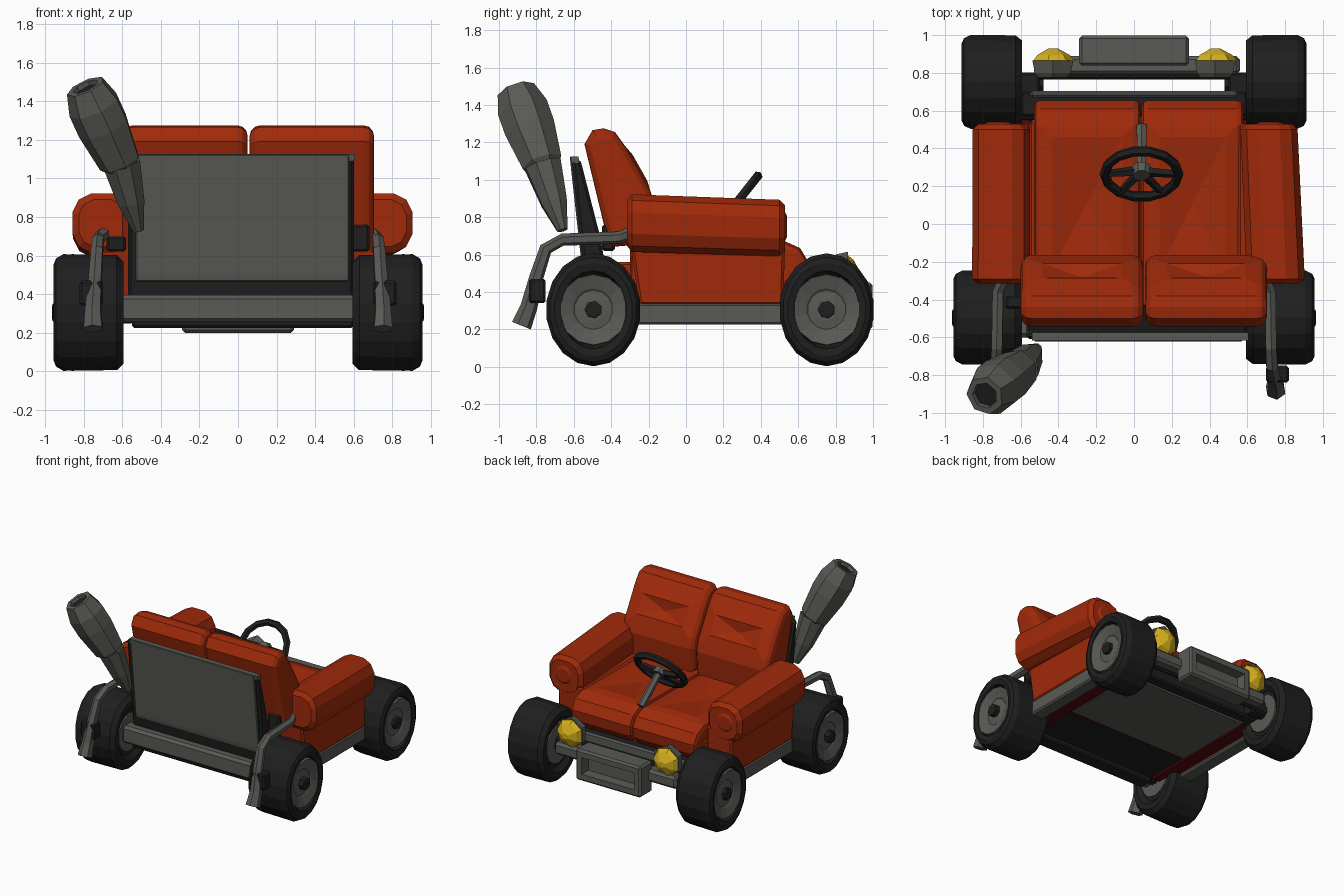
import bpy, bmesh, math
from mathutils import Vector

if "Cube" in bpy.data.objects:
    bpy.data.objects.remove(bpy.data.objects["Cube"])


def material(name, r, g, b):
    m = bpy.data.materials.new(name)
    m.diffuse_color = (r, g, b, 1)
    m.use_nodes = True
    m.node_tree.nodes["Principled BSDF"].inputs["Base Color"].default_value = m.diffuse_color
    return m


RED = material("orange_red_fabric", 0.35, 0.023, 0.003)
GREY = material("grey_metal", 0.10, 0.10, 0.09)
DARK = material("black_rubber", 0.0135, 0.0135, 0.0135)
YELLOW = material("yellow_glass", 0.68, 0.44, 0.012)
MAROON = material("dark_red_trim", 0.09, 0.002, 0.004)


def finish(bm, name, mat):
    bmesh.ops.recalc_face_normals(bm, faces=bm.faces[:])
    me = bpy.data.meshes.new(name)
    bm.to_mesh(me)
    bm.free()
    me.materials.append(mat)
    ob = bpy.data.objects.new(name, me)
    bpy.context.collection.objects.link(ob)
    return ob


def prism(name, profile, x0, x1, mat, bevel=0, seg=2, tuft=None):
    """Extrude a (y, z) profile along x; tuft = index of profile edge to dimple."""
    bm = bmesh.new()
    a = [bm.verts.new((x0, y, z)) for y, z in profile]
    b = [bm.verts.new((x1, y, z)) for y, z in profile]
    bm.faces.new(a)
    bm.faces.new(b[::-1])
    n = len(a)
    sides = [bm.faces.new((a[i], a[(i + 1) % n], b[(i + 1) % n], b[i])) for i in range(n)]
    bmesh.ops.recalc_face_normals(bm, faces=bm.faces[:])
    aim = sides[tuft].normal.copy() if tuft is not None else None
    if bevel:
        bmesh.ops.bevel(bm, geom=bm.edges[:] if tuft is None else
                        [e for f in bm.faces if abs(f.normal.x) > .9 for e in f.edges],
                        offset=bevel, segments=seg, profile=0.5, affect='EDGES')
    if aim:
        face = max((f for f in bm.faces if f.normal.dot(aim) > .98), key=lambda f: f.calc_area())
        bmesh.ops.inset_region(bm, faces=[face], thickness=0.085, depth=0.012)
        bmesh.ops.poke(bm, faces=[face], offset=-0.04)
    return finish(bm, name, mat)


def box(name, x0, x1, y0, y1, z0, z1, mat, bevel=0.012, seg=1):
    x0, x1 = sorted((x0, x1))
    return prism(name, [(y0, z0), (y1, z0), (y1, z1), (y0, z1)], x0, x1, mat, bevel, seg)


def loft(name, pts, radii, mat, sides=8, axis=None, power=1, ky=1):
    """Rings along a path, closed at both ends; fixed axis for lathed parts."""
    bm = bmesh.new()
    pts = [Vector(p) for p in pts]
    rings, q, old = [], None, None
    for i, p in enumerate(pts):
        t = Vector(axis) if axis else pts[min(i + 1, len(pts) - 1)] - pts[max(i - 1, 0)]
        t.normalize()
        q = old.rotation_difference(t) @ q if q else t.to_track_quat('Z', 'Y')
        old = t
        ring = []
        for k in range(sides):
            w = 2 * math.pi * (k + .5) / sides
            c, s = math.cos(w), math.sin(w)
            v = q @ Vector((math.copysign(abs(c) ** power, c), math.copysign(abs(s) ** power, s), 0)) * radii[i]
            v.y *= ky
            ring.append(bm.verts.new(p + v))
        rings.append(ring)
    for r0, r1 in zip(rings, rings[1:]):
        for k in range(sides):
            bm.faces.new((r0[k], r0[(k + 1) % sides], r1[(k + 1) % sides], r1[k]))
    bm.faces.new(rings[0])
    bm.faces.new(rings[-1])
    return finish(bm, name, mat)


def wheel(name, s, y, x0, x1, nut):
    def turned(part, prof, mat, sides, ky):
        loft(name + part, [(s * x, y, 0.305) for x, r in prof], [r for x, r in prof],
             mat, sides, axis=(1, 0, 0), ky=ky)
    turned("_tyre", [(x0 + .03, .18), (x0, .22), (x0, .265), (x0 + .035, .298), (x1 - .05, .302),
                     (x1 - .012, .28), (x1, .25), (x1 - .008, .21), (x1 - .08, .19)], DARK, 18, .84)
    turned("_rim", [(x0 + .02, .15), (x1 - .03, .192), (x1 - .012, .188), (x1 - .035, .115),
                    (x1 - .042, .105), (x1 - .036, .06)], GREY, 14, .98)
    turned("_nut", [(x1 - .06, .048), (x1 + nut, .048), (x1 + nut + .004, .035)], DARK, 7, 1)


# wheels, axles, armrests, rails and rear bars on both sides
for s, side in ((-1, "left"), (1, "right")):
    wheel("rear_wheel_" + side, s, -0.495, 0.594, 0.955, .004)
    wheel("front_wheel_" + side, s, 0.752, 0.592, 0.912, -.01)
    loft("rear_axle_" + side, [(s * .4, -.495, .31), (s * .66, -.495, .31)], [.06, .06], DARK)
    loft("front_axle_" + side, [(s * .48, .75, .31), (s * .66, .75, .31)], [.055, .055], DARK)
    xb = .75 if s > 0 else .703
    xf = .715 if s > 0 else .703
    loft("armrest_" + side, [(s * xb, -.315, .768), (s * xb, -.29, .768), (s * xf, .50, .742),
                             (s * xf, .53, .742)],
         [.125, .158, .155, .125], RED, 12, axis=(0, 1, 0), power=.75)
    loft("armrest_button_" + side, [(s * .72, .51, .75), (s * .72, .53, .75), (s * .72, .54, .75)],
         [.075, .075, .055], RED, 10, axis=(0, 1, 0))
    a, b = sorted((s * .55, s * .775))
    prism("arm_panel_" + side, [(-.25, .33), (.52, .33), (.53, .68), (-.3, .68)], a, b, RED, .015, 1)
    box("side_rail_" + side, s * .66, s * .775, -.3, .6, .225, .34, GREY)
    box("sill_trim_" + side, s * .54, s * .67, -.45, .58, .248, .345, MAROON)
    loft("rear_bar_" + side, [(s * .68, -.26, .73), (s * .72, -.36, .69), (s * .725, -.66, .68),
                              (s * .73, -.75, .63), (s * .74, -.80, .48), (s * .75, -.84, .32),
                              (s * .75, -.88, .22)],
         [.033, .033, .033, .035, .038, .046, .055], GREY, 6)
    box("bar_clamp_" + side, s * .70, s * .82, -.84, -.75, .34, .47, DARK)
    box("back_bracket_" + side, s * .58, s * .68, -.45, -.38, .62, .76 if s > 0 else .70, DARK)
    box("front_mount_" + side, s * .50, s * .61, .55, .80, .27, .38, DARK)
    # headlights
    loft("headlight_housing_" + side, [(s * .43, .775, .49), (s * .43, .80, .49), (s * .43, .865, .49)],
         [.09, .11, .125], GREY, 6, axis=(0, 1, 0))
    loft("headlight_" + side, [(s * .43, .86, .485), (s * .43, .895, .485), (s * .43, .93, .485)],
         [.118, .09, .025], YELLOW, 7, axis=(0, 1, 0))

# seat and back cushions
back = [(-.41, .64), (-.18, .66), (-.165, .86), (-.19, .94), (-.325, 1.18), (-.38, 1.255),
        (-.44, 1.275), (-.50, 1.265), (-.543, 1.19)]
seat = [(-.3, .42), (.60, .42), (.645, .48), (.655, .56), (.61, .635), (.52, .675), (-.3, .665)]
prism("back_cushion_left", back, -.60, .05, RED, .055, 3, tuft=3)
prism("back_cushion_right", back, .06, .705, RED, .055, 3, tuft=3)
prism("seat_cushion_left", seat, -.53, .035, RED, .035, 2, tuft=5)
prism("seat_cushion_right", seat, .04, .58, RED, .035, 2, tuft=5)
box("sofa_base", -.555, .555, -.44, .54, .32, .56, RED)

# rear panel with dark frame
prism("rear_panel_frame", [(-.61, 1.11), (-.53, .37), (-.40, .37), (-.46, .70), (-.565, 1.11)],
      -.57, .60, DARK, .015, 1)
prism("rear_panel", [(-.622, 1.125), (-.553, .50), (-.545, .465), (-.53, .465), (-.575, 1.125)],
      -.53, .575, GREY, .006, 1)
prism("rear_panel_cap", [(-.618, 1.125), (-.612, 1.09), (-.57, 1.09), (-.575, 1.125)], -.54, .605, GREY)

# chassis floor and cross bars
box("floor_front", -.55, .55, -.08, .62, .25, .33, GREY)
box("floor_rear", -.57, .57, -.52, -.10, .26, .33, DARK)
box("floor_seam", -.57, .57, -.11, -.07, .262, .33, MAROON)
box("rear_cross_bar", -.62, .62, -.60, -.49, .255, .395, GREY, .02)
box("rear_sill", -.55, .60, -.57, -.45, .225, .27, DARK)
box("front_cross_bar", -.55, .55, .67, .705, .36, .44, GREY)
box("front_kick_panel", -.60, .60, .57, .70, .26, .42, DARK)
box("bumper_bar", -.53, .56, .79, .89, .29, .39, GREY, .02)
box("bumper_bar_backing", -.55, .56, .765, .80, .28, .38, DARK)

# bumper block with sunken slot
bm = bmesh.new()
bmesh.ops.create_cube(bm, size=1)
for v in bm.verts:
    v.co = Vector((v.co.x * .58, v.co.y * .16 + .918, v.co.z * .25 + .325))
bmesh.ops.bevel(bm, geom=bm.edges[:], offset=.015, segments=1, affect='EDGES')
face = max(bm.faces, key=lambda f: f.normal.y)
bmesh.ops.inset_region(bm, faces=[face], thickness=.06)
bmesh.ops.inset_region(bm, faces=[face], thickness=.005, depth=-.08)
finish(bm, "bumper_block", GREY)

# exhaust on the left rear corner
loft("exhaust_pipe", [(-.515, -.66, .73), (-.555, -.705, .88), (-.605, -.765, 1.08)],
     [.03, .075, .105], GREY, 8)
base, tip = Vector((-.60, -.76, 1.06)), Vector((-.79, -.908, 1.475))
loft("exhaust_muffler", [base.lerp(tip, f) for f in (0, .06, .5, .76, 1, 1, .85)],
     [.085, .112, .14, .14, .105, .072, .062], GREY, 7, axis=tip - base)
loft("exhaust_hole", [base.lerp(tip, f) for f in (.84, .95)], [.064, .066], DARK, 7, axis=tip - base)

# steering wheel and column
tilt = math.radians(51.6)
c = Vector((.04, .265, .870))
bpy.ops.mesh.primitive_torus_add(location=c, rotation=(tilt, 0, 0), major_segments=14, minor_segments=6,
                                 major_radius=.195, minor_radius=.027)
ring = bpy.context.object
ring.name = "steering_wheel"
ring.data.materials.append(DARK)
n = Vector((0, math.sin(tilt), -math.cos(tilt)))
up = Vector((0, math.cos(tilt), math.sin(tilt)))
for i, w in enumerate((0, 180, 235, 305)):
    d = Vector((1, 0, 0)) * math.cos(math.radians(w)) + up * math.sin(math.radians(w))
    loft("steering_spoke_%d" % i, [c + n * .02, c + d * .19], [.03, .02], DARK, 5)
loft("steering_hub", [c - n * .01, c + n * .04], [.045, .055], GREY, 8)
loft("steering_column", [c + n * .03, c + n * .32], [.027, .03], GREY, 6)
